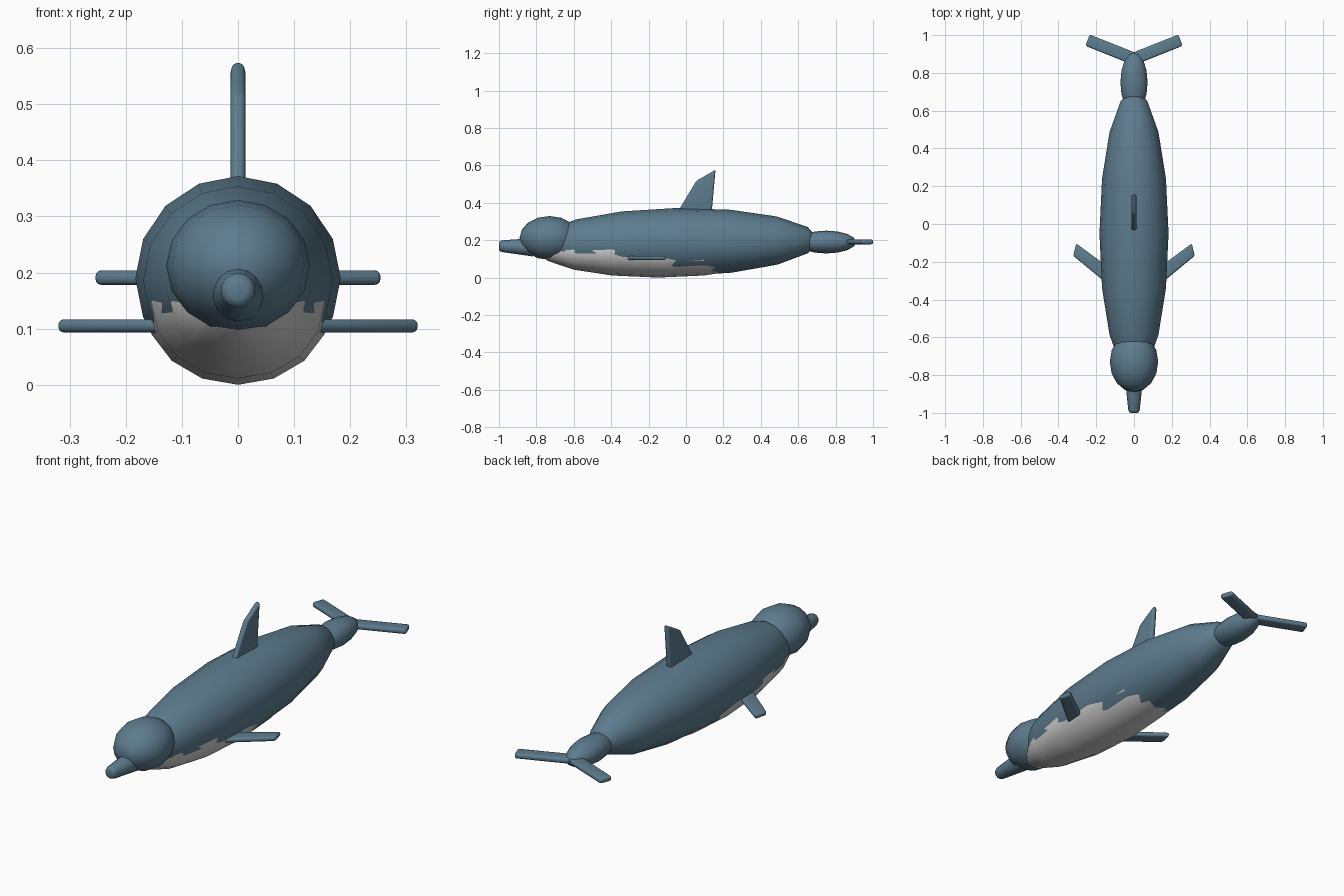
import bpy, bmesh
from math import radians
from mathutils import Matrix, Vector

if "Cube" in bpy.data.objects:
    bpy.data.objects.remove(bpy.data.objects["Cube"])


def material(name, rgb):
    m = bpy.data.materials.new(name)
    m.diffuse_color = (*rgb, 1)
    m.use_nodes = True
    m.node_tree.nodes["Principled BSDF"].inputs["Base Color"].default_value = m.diffuse_color
    return m


skin = material("blue_grey_skin", (0.11, 0.20, 0.27))
pale = material("pale_belly", (0.68, 0.68, 0.66))


def finish(name, bm, mat, angle):
    bmesh.ops.recalc_face_normals(bm, faces=bm.faces[:])
    me = bpy.data.meshes.new(name)
    bm.to_mesh(me)
    bm.free()
    me.materials.append(mat)
    ob = bpy.data.objects.new(name, me)
    bpy.context.collection.objects.link(ob)
    bpy.ops.object.select_all(action='DESELECT')
    ob.select_set(True)
    bpy.context.view_layer.objects.active = ob
    bpy.ops.object.shade_smooth_by_angle(angle=radians(angle))
    return ob


def ellipsoid(name, centre, radii, mat=skin, tilt=0.0):
    # sphere with its poles along y
    bm = bmesh.new()
    mx = (Matrix.Translation(centre) @ Matrix.Rotation(tilt, 4, 'X')
          @ Matrix.Diagonal((*radii, 1)) @ Matrix.Rotation(radians(90), 4, 'X'))
    bmesh.ops.create_uvsphere(bm, u_segments=16, v_segments=8, radius=1, matrix=mx)
    return finish(name, bm, mat, 60)


def fin(name, outline, thickness, axis):
    # flat outline extruded along an axis, edges rounded
    bm = bmesh.new()
    half = Vector(axis) * thickness / 2
    face = bm.faces.new([bm.verts.new(Vector(p) - half) for p in outline])
    ext = bmesh.ops.extrude_face_region(bm, geom=[face])
    verts = [v for v in ext["geom"] if isinstance(v, bmesh.types.BMVert)]
    bmesh.ops.translate(bm, verts=verts, vec=half * 2)
    bmesh.ops.recalc_face_normals(bm, faces=bm.faces[:])
    bmesh.ops.bevel(bm, geom=bm.edges[:], offset=thickness * 0.4, segments=3,
                    profile=0.5, affect='EDGES', clamp_overlap=True)
    return finish(name, bm, skin, 40)


# Body masses
ellipsoid("body", (0, -0.05, 0.19), (0.183, 0.76, 0.182), tilt=0.015)
ellipsoid("belly", (0, -0.15, 0.146), (0.167, 0.64, 0.146), pale)
ellipsoid("head", (0, -0.73, 0.212), (0.128, 0.16, 0.117))
ellipsoid("tail_stock", (0, 0.75, 0.19), (0.072, 0.16, 0.061))

# Beak: tapered cone with a rounded tip
bm = bmesh.new()
profile = [(-0.82, 0.049, 0.162), (-0.985, 0.031, 0.168), (-0.996, 0.026, 0.168), (-1.0, 0.016, 0.168)]
rings = []
for y, r, z in profile:
    mx = Matrix.Translation((0, y, z)) @ Matrix.Rotation(radians(90), 4, 'X')
    rings.append(bmesh.ops.create_circle(bm, segments=14, radius=r, matrix=mx)["verts"])
for a, b in zip(rings, rings[1:]):
    for i in range(14):
        j = (i + 1) % 14
        bm.faces.new((a[i], a[j], b[j], b[i]))
bm.faces.new(rings[0])
bm.faces.new(rings[-1])
finish("beak", bm, skin, 50)

# Dorsal fin
fin("dorsal_fin", [(0, -0.06, 0.325), (0, 0.055, 0.517), (0, 0.158, 0.577), (0, 0.135, 0.325)],
    0.026, (1, 0, 0))

# Paired flippers and tail flukes
flipper = [(0.12, -0.24), (0.306, -0.103), (0.322, -0.168), (0.12, -0.335)]
fluke = [(0, 0.91), (0.235, 1.003), (0.257, 0.943), (0.0, 0.84)]
for side, s in (("right", 1), ("left", -1)):
    fin(side + "_flipper", [(s * x, y, 0.105) for x, y in flipper], 0.023, (0, 0, 1))
    fin(side + "_fluke", [(s * x, y, 0.191) for x, y in fluke], 0.026, (0, 0, 1))
